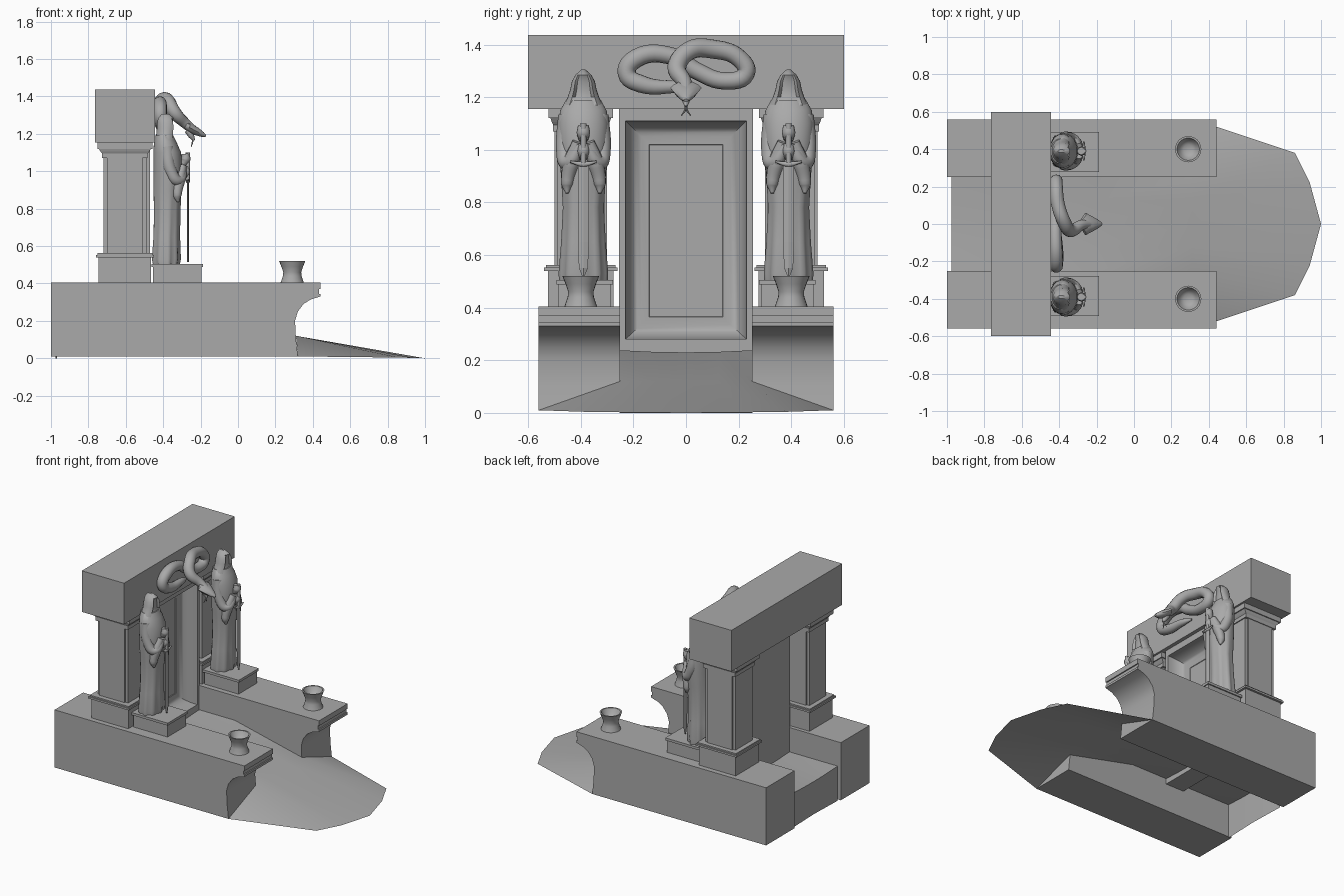
import bpy, bmesh, math
from mathutils import Vector

old = bpy.data.objects.get("Cube")
if old:
    bpy.data.objects.remove(old, do_unlink=True)

stone = bpy.data.materials.new("grey_stone")
stone.use_nodes = True
GREY = (0.4, 0.4, 0.4, 1)
stone.diffuse_color = GREY
stone.node_tree.nodes["Principled BSDF"].inputs["Base Color"].default_value = GREY


def finish(obj, smooth=None):
    obj.data.materials.clear()
    obj.data.materials.append(stone)
    bpy.ops.object.select_all(action='DESELECT')
    obj.select_set(True)
    bpy.context.view_layer.objects.active = obj
    if smooth:
        bpy.ops.object.shade_smooth_by_angle(angle=math.radians(smooth))
    return obj


def mesh_object(name, verts, faces, smooth=None, recalc=True):
    mesh = bpy.data.meshes.new(name)
    mesh.from_pydata(verts, [], faces)
    if recalc:
        bm = bmesh.new()
        bm.from_mesh(mesh)
        bmesh.ops.recalc_face_normals(bm, faces=bm.faces)
        bm.to_mesh(mesh)
        bm.free()
    obj = bpy.data.objects.new(name, mesh)
    bpy.context.collection.objects.link(obj)
    return finish(obj, smooth)


def loft(name, rings, smooth=None, closed_ends=True):
    """Skin a list of equal-length closed rings."""
    n = len(rings[0])
    verts = [v for ring in rings for v in ring]
    faces = [(r * n + i, r * n + (i + 1) % n, (r + 1) * n + (i + 1) % n, (r + 1) * n + i)
             for r in range(len(rings) - 1) for i in range(n)]
    if closed_ends:
        faces += [tuple(range(n)), tuple(range(len(verts) - n, len(verts)))]
    return mesh_object(name, verts, faces, smooth)


def rect(x0, x1, y0, y1, z):
    return [(x0, y0, z), (x1, y0, z), (x1, y1, z), (x0, y1, z)]


def box(name, x0, x1, y0, y1, z0, z1):
    return loft(name, [rect(x0, x1, y0, y1, z0), rect(x0, x1, y0, y1, z1)])


def stack(name, cx, cy, steps):
    """Square stepped column from (z, half_x, half_y) levels."""
    return loft(name, [rect(cx - hx, cx + hx, cy - hy, cy + hy, z) for z, hx, hy in steps])


def tube(name, points, sides=4):
    """Smooth tapered tube through (x, y, z, radius) points."""
    curve = bpy.data.curves.new(name, 'CURVE')
    curve.dimensions = '3D'
    curve.bevel_depth = 1
    curve.bevel_resolution = sides
    curve.resolution_u = 6
    curve.use_fill_caps = True
    spline = curve.splines.new('BEZIER')
    spline.bezier_points.add(len(points) - 1)
    for p, (x, y, z, r) in zip(spline.bezier_points, points):
        p.co, p.radius = (x, y, z), r
        p.handle_left_type = p.handle_right_type = 'AUTO'
    obj = bpy.data.objects.new(name, curve)
    bpy.context.collection.objects.link(obj)
    finish(obj)
    bpy.ops.object.convert(target='MESH')
    return finish(bpy.context.object, 50)


def side_wall(tag, s):
    # Long plinth with a scooped front end, a groove and a top slab
    profile = [(-1, .01), (.32, .01), (.31, .1), (.305, .2), (.32, .25), (.35, .29),
               (.39, .315), (.44, .33), (.44, .345), (.432, .345), (.432, .37),
               (.44, .37), (.44, .405), (-1, .405)]
    loft(tag + "_side_wall", [[(x, s * y, z) for x, z in profile] for y in (.25, .56)], 25)


def urn(tag, s):
    profile = [(.062, .405), (.05, .44), (.048, .46), (.058, .49), (.07, .52),
               (.06, .52), (.045, .49), (.025, .475)]
    rings = [[(.29 + r * math.cos(a), s * .4 + r * math.sin(a), z)
              for a in (math.tau * i / 24 for i in range(24))] for r, z in profile]
    loft(tag + "_urn", rings, 40)


def column(tag, s):
    cx, cy = -.605, s * .4
    stack(tag + "_column_base", cx, cy, [(.405, .14, .125), (.54, .14, .125), (.54, .155, .14),
                                         (.553, .155, .14), (.553, .147, .132), (.562, .147, .132)])
    stack(tag + "_column_shaft", cx, cy, [(.56, .115, .09), (1.08, .115, .09)])
    box(tag + "_column_panel_long", cx - .095, cx + .095, cy - .1, cy + .1, .56, 1.08)
    stack(tag + "_column_capital", cx, cy, [(1.07, .122, .105), (1.095, .122, .105), (1.105, .13, .11),
                                            (1.12, .14, .115), (1.12, .147, .122), (1.157, .147, .122)])
    stack(tag + "_statue_plinth", -.325, s * .385, [(.405, .13, .1), (.488, .13, .1), (.488, .137, .108),
                                                   (.505, .137, .108)])


def statue(tag, s):
    cy = s * .39
    # Robe: pleats fade out toward the shoulders
    levels = [(.505, -.385, .07, .088), (.53, -.385, .075, .09), (.65, -.383, .07, .082),
              (.78, -.38, .07, .077), (.9, -.378, .075, .085), (1.0, -.375, .077, .093),
              (1.1, -.378, .074, .096), (1.15, -.388, .062, .088), (1.19, -.395, .05, .066)]
    rings = []
    for z, cx, rx, ry in levels:
        fold = .07 * max(0, 1 - (z - .5) / .5)
        ring = []
        for i in range(36):
            a = math.tau * i / 36
            k = 1 + fold * math.cos(9 * a)
            ring.append((cx + rx * k * math.cos(a), cy + ry * k * math.sin(a), z))
        rings.append(ring)
    loft(tag + "_statue_robe", rings, 60)

    # Pointed hood with a recessed face opening
    hood = [(1.16, -.39, .055, .08), (1.2, -.385, .052, .06), (1.23, -.382, .052, .05),
            (1.26, -.382, .05, .044), (1.285, -.385, .042, .03), (1.305, -.388, .02, .008)]
    rings = []
    for z, cx, rx, ry in hood:
        ring = []
        for i in range(24):
            a = math.tau * i / 24
            dent = .5 if i in (0, 1, 2, 22, 23) and 1.19 < z < 1.27 else 1
            ring.append((cx + rx * dent * math.cos(a), cy + ry * math.sin(a), z))
        rings.append(ring)
    loft(tag + "_statue_hood", rings, 40)

    # Arms with hanging sleeves
    for side, t in (("left", 1), ("right", -1)):
        name = f"{tag}_statue_{side}"
        tube(name + "_arm", [(-.38, cy + t * .06, 1.13, .036), (-.36, cy + t * .07, 1.0, .034),
                             (-.32, cy + t * .058, .95, .03), (-.29, cy + t * .012, 1.02, .018)])
        tube(name + "_sleeve", [(-.295, cy + t * .022, 1.03, .02), (-.315, cy + t * .046, .95, .033),
                                (-.325, cy + t * .062, .87, .024), (-.32, cy + t * .062, .835, .006)])
    for part, z, r in (("lower", .995, .024), ("upper", 1.065, .026)):
        tube(f"{tag}_statue_{part}_hand", [(-.295, cy, z - .028, r * .7), (-.28, cy, z, r),
                                           (-.283, cy, z + .028, r * .8)], 2)

    # Sword resting point down
    blade = [(.515, .002), (.55, .017), (.65, .021), (.94, .021)]
    loft(tag + "_sword_blade", [[(-.268 + dx, cy + dy * w, z) for dx, dy in
                                ((.005, 0), (0, 1), (-.005, 0), (0, -1))] for z, w in blade])
    tube(tag + "_sword_guard", [(-.268, cy - .05, .955, .004), (-.268, cy, .945, .011),
                                (-.268, cy + .05, .955, .004)], 2)
    tube(tag + "_sword_grip", [(-.268, cy, .94, .01), (-.268, cy, 1.1, .012)], 2)


for tag, s in (("left", 1), ("right", -1)):
    side_wall(tag, s)
    urn(tag, s)
    column(tag, s)
    statue(tag, s)

box("lintel", -.765, -.445, -.6, .6, 1.155, 1.437)

# Door block with a rounded niche leading to a flat panel
def frame_ring(x, hy, z0, z1):
    return [(x, -hy, z0), (x, hy, z0), (x, hy, z1), (x, -hy, z1)]

niche = [frame_ring(-.61, .255, .2, 1.157), frame_ring(-.47, .255, .2, 1.157),
         frame_ring(-.47, .23, .28, 1.11)]
for i in range(1, 7):
    a = i / 6 * math.pi / 2
    k = 1 - math.cos(a)
    niche.append(frame_ring(-.47 - .1 * math.sin(a), .23 - .06 * k, .28 + .055 * k, 1.11 - .06 * k))
niche.append(frame_ring(-.57, .14, .365, 1.02))
niche.append(frame_ring(-.573, .138, .367, 1.018))
loft("door_niche", niche, 30)

# Floor sheet: level landing, slope, then a fanned tongue
across = [-.25, -.125, 0, .125, .25]
rows = [[(-.975 + .008 * (1 - abs(y) * 4), y, .0) for y in across]]
for x, z in ((-.975, .238), (-.2, .238), (.31, .12)):
    rows.append([(x, y, z - .008 * (1 - (y * 4) ** 2) * (x < .3)) for y in across])
rows.append([(.86, -.38, .004), (.94, -.22, .002), (1, 0, 0), (.94, .22, .002), (.86, .38, .004)])
verts = [v for row in rows for v in row]
faces = [(r * 5 + i, (r + 1) * 5 + i, (r + 1) * 5 + i + 1, r * 5 + i + 1)
         for r in range(len(rows) - 1) for i in range(4)]
verts += [(.32, -.56, .01), (.32, .56, .01)]
faces += [(15, 25, 20), (19, 24, 26)]
mesh_object("entrance_ramp", verts, faces, 20)

# Coiled serpent over the door
tube("serpent_body", [(-.225, 0, 1.21, .022), (-.28, -.005, 1.255, .028), (-.34, -.035, 1.315, .036),
                      (-.375, .015, 1.378, .036), (-.405, .1, 1.383, .036), (-.415, .205, 1.345, .034),
                      (-.415, .228, 1.29, .034), (-.415, .15, 1.262, .033), (-.42, .04, 1.3, .033),
                      (-.42, -.05, 1.355, .033), (-.415, -.19, 1.347, .036), (-.415, -.225, 1.29, .035),
                      (-.41, -.17, 1.25, .034), (-.415, -.02, 1.238, .022), (-.425, .05, 1.23, .006)])
head = [(-.285, 1.25, .022, .02), (-.26, 1.235, .06, .02), (-.225, 1.215, .042, .022),
        (-.19, 1.197, .022, .014), (-.172, 1.188, .008, .006)]
loft("serpent_head", [[(x + .4 * h * math.sin(a), w * math.cos(a), z + h * math.sin(a))
                       for a in (math.tau * i / 10 for i in range(10))] for x, z, w, h in head], 45)
tube("serpent_jaw", [(-.27, 0, 1.22, .018), (-.25, 0, 1.19, .016), (-.235, 0, 1.165, .006)], 2)
for side, t in (("left", 1), ("right", -1)):
    tube(f"serpent_{side}_tongue_tip", [(-.24, 0, 1.17, .004), (-.245, t * .004, 1.15, .004),
                                        (-.25, t * .018, 1.13, .002)], 1)
